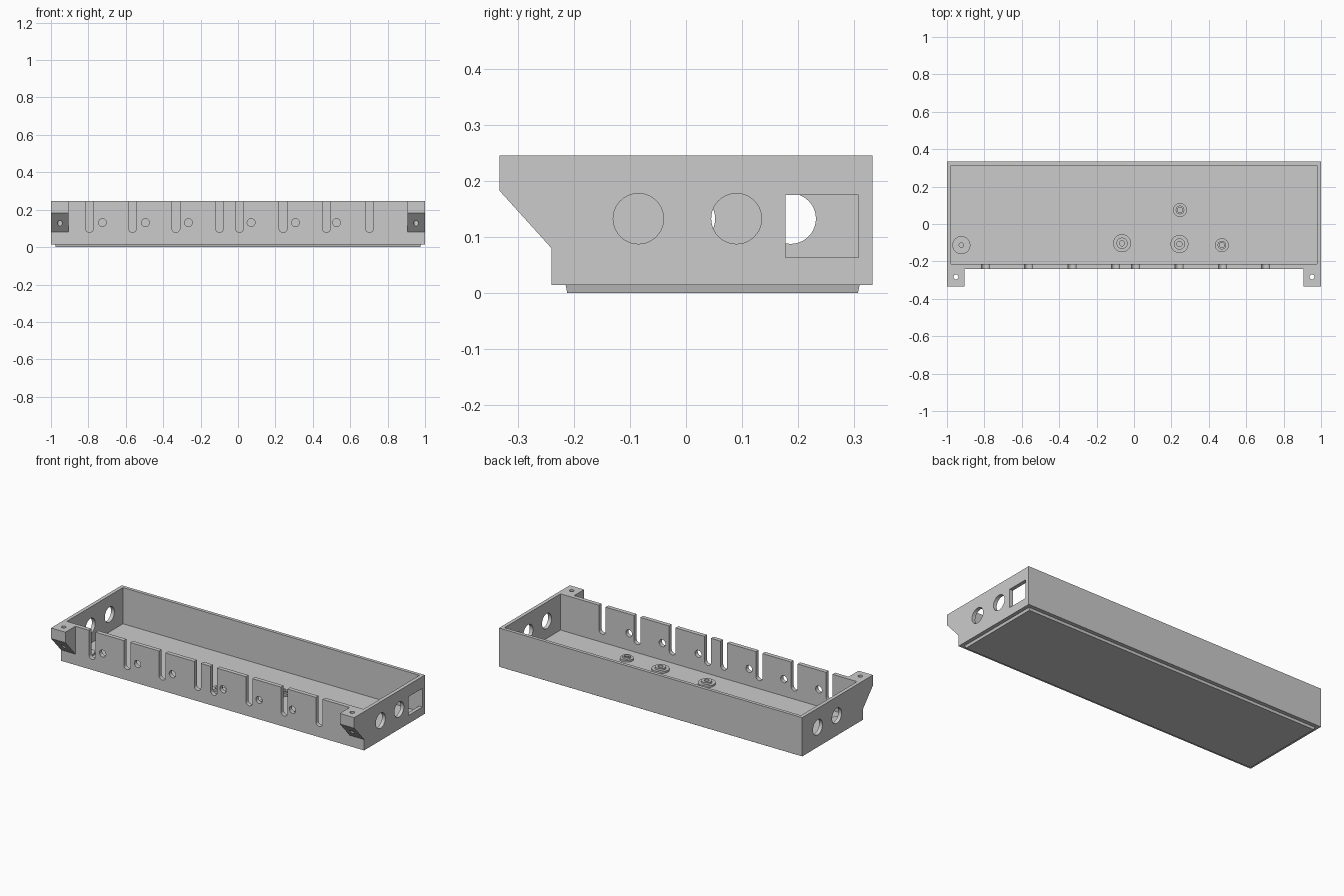
import bpy, bmesh, math
from mathutils import Matrix

cube = bpy.data.objects.get("Cube")
if cube:
    bpy.data.objects.remove(cube, do_unlink=True)

grey = bpy.data.materials.new("plain grey")
grey.use_nodes = True
COLOUR = (0.6, 0.6, 0.6, 1)
grey.diffuse_color = COLOUR
grey.node_tree.nodes["Principled BSDF"].inputs["Base Color"].default_value = COLOUR


def finish(name, bm):
    bmesh.ops.recalc_face_normals(bm, faces=bm.faces)
    mesh = bpy.data.meshes.new(name)
    bm.to_mesh(mesh)
    bm.free()
    mesh.materials.append(grey)
    obj = bpy.data.objects.new(name, mesh)
    bpy.context.collection.objects.link(obj)
    return obj


def add_box(bm, x0, x1, y0, y1, z0, z1):
    m = Matrix.Translation(((x0 + x1) / 2, (y0 + y1) / 2, (z0 + z1) / 2))
    m = m @ Matrix.Diagonal((x1 - x0, y1 - y0, z1 - z0, 1))
    return bmesh.ops.create_cube(bm, size=1, matrix=m)["verts"]


def box(name, *limits):
    bm = bmesh.new()
    add_box(bm, *limits)
    return finish(name, bm)


def cylinder(name, centre, radius, depth, axis="Z"):
    turn = {"X": Matrix.Rotation(math.pi / 2, 4, "Y"),
            "Y": Matrix.Rotation(math.pi / 2, 4, "X"),
            "Z": Matrix.Identity(4)}[axis]
    bm = bmesh.new()
    bmesh.ops.create_cone(bm, cap_ends=True, segments=40, radius1=radius,
                          radius2=radius, depth=depth,
                          matrix=Matrix.Translation(centre) @ turn)
    return finish(name, bm)


def prism(name, profile, direction):
    """Extrude a closed 3D profile along a direction."""
    bm = bmesh.new()
    face = bm.faces.new([bm.verts.new(p) for p in profile])
    grown = bmesh.ops.extrude_face_region(bm, geom=[face])["geom"]
    bmesh.ops.translate(bm, vec=direction,
                        verts=[g for g in grown if isinstance(g, bmesh.types.BMVert)])
    return finish(name, bm)


def combine(target, tool, operation="DIFFERENCE"):
    mod = target.modifiers.new("combine", "BOOLEAN")
    mod.operation, mod.solver, mod.object = operation, "EXACT", tool
    bpy.context.view_layer.objects.active = target
    bpy.ops.object.modifier_apply(modifier=mod.name)
    bpy.data.objects.remove(tool, do_unlink=True)


def smooth(obj):
    bpy.ops.object.select_all(action="DESELECT")
    obj.select_set(True)
    bpy.context.view_layer.objects.active = obj
    bpy.ops.object.shade_smooth_by_angle(angle=math.radians(30))


TOP, BOTTOM, FLOOR = 0.246, 0.015, 0.03
FRONT, BACK, INNER_FRONT = -0.24, 0.333, -0.215
HOLE_Z = 0.133

# Open tray with a slanted mounting ear at each front corner
tray = box("tray", -1, 1, FRONT, BACK, BOTTOM, TOP)
ear_profile = [(FRONT + 0.015, TOP), (-BACK, TOP), (-BACK, 0.183),
               (FRONT, 0.08), (FRONT + 0.015, 0.08)]
for start in (-1, 0.905):
    ear = prism("ear", [(start, y, z) for y, z in ear_profile], (0.095, 0, 0))
    combine(tray, ear, "UNION")
combine(tray, box("cavity", -0.978, 0.978, INNER_FRONT, 0.313, FLOOR, 0.4))

# Screw holes through the ears
for x in (-0.952, 0.952):
    combine(tray, cylinder("ear_hole", (x, -0.283, 0.2), 0.013, 0.3))

# Cable slots with round ends in the front wall
SLOT_RADIUS = 0.0215
for x in (-0.794, -0.564, -0.332, -0.099, 0.008, 0.241, 0.473, 0.703):
    arc = [math.pi + math.pi * i / 12 for i in range(13)]
    outline = [(x + SLOT_RADIUS * math.cos(a), -0.26, 0.1 + SLOT_RADIUS * math.sin(a))
               for a in arc]
    outline += [(x + SLOT_RADIUS, -0.26, 0.3), (x - SLOT_RADIUS, -0.26, 0.3)]
    combine(tray, prism("slot", outline, (0, 0.08, 0)))

# Small round holes in the front wall
for x in (-0.725, -0.495, -0.265, 0.07, 0.307, 0.527):
    combine(tray, cylinder("front_hole", (x, -0.225, 0.131), 0.021, 0.1, "Y"))

# Round ports in the side walls, and a square port in the left one
for side, y in ((1, -0.085), (1, 0.09), (-1, 0.007), (-1, 0.187)):
    combine(tray, cylinder("port", (side, y, HOLE_Z), 0.045, 0.1, "X"))
combine(tray, box("square_port", 0.95, 1.05, 0.178, 0.308, 0.064, 0.175))
smooth(tray)

# Tapered plate under the tray
bm = bmesh.new()
for v in add_box(bm, -0.978, 0.978, -0.215, 0.31, 0, BOTTOM):
    if v.co.z < 0.001:
        v.co.x -= math.copysign(0.004, v.co.x)
        v.co.y -= math.copysign(0.003, v.co.y)
finish("base_plate", bm)

# Stepped bosses on the floor, each with a screw hole
bosses = [(-0.064, -0.103, 0.048, 0.03), (0.243, -0.107, 0.048, 0.03),
          (0.246, 0.075, 0.037, 0.023), (0.47, -0.113, 0.037, 0.023)]
for x, y, wide, narrow in bosses:
    boss = cylinder("boss", (x, y, FLOOR + 0.005), wide, 0.012)
    combine(boss, cylinder("step", (x, y, FLOOR + 0.01), narrow, 0.024), "UNION")
    combine(boss, cylinder("boss_hole", (x, y, FLOOR + 0.025), 0.014, 0.05))
    smooth(boss)

# Plain washer-like boss in the front right corner
corner_boss = cylinder("corner_boss", (-0.923, -0.113, FLOOR + 0.005), 0.048, 0.012)
combine(corner_boss, cylinder("corner_hole", (-0.923, -0.113, FLOOR + 0.025), 0.012, 0.05))
smooth(corner_boss)
